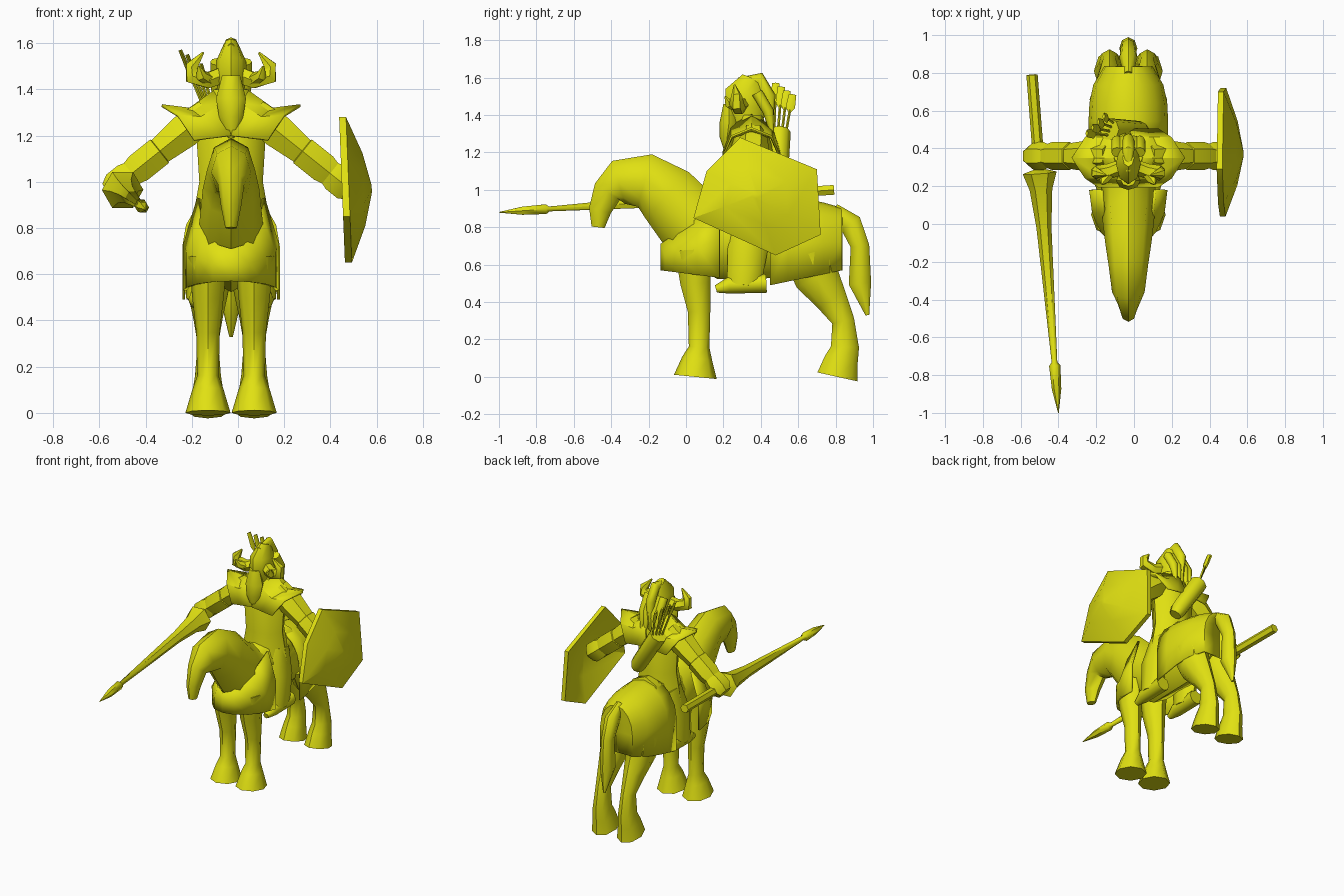
import bpy, bmesh
from math import sin, cos, pi, tau, radians
from mathutils import Vector

cube = bpy.data.objects.get("Cube")
if cube:
    bpy.data.objects.remove(cube)

COLOUR = (.75, .75, .006, 1)
yellow = bpy.data.materials.new("yellow")
yellow.use_nodes = True
yellow.diffuse_color = COLOUR
yellow.node_tree.nodes["Principled BSDF"].inputs["Base Color"].default_value = COLOUR

MID = -.03  # centre line of mount and rider


def skin(name, rows, closed=True, thickness=0, angle=40):
    """Bridge rows of points; closed rows make a capped solid, open rows a sheet."""
    bm = bmesh.new()
    grid = [[bm.verts.new(point) for point in row] for row in rows]
    count = len(grid[0])
    for row, following in zip(grid, grid[1:]):
        for i in range(count if closed else count - 1):
            j = (i + 1) % count
            bm.faces.new((row[i], row[j], following[j], following[i]))
    if closed:
        bm.faces.new(grid[0])
        bm.faces.new(grid[-1])
    bmesh.ops.recalc_face_normals(bm, faces=bm.faces)
    mesh = bpy.data.meshes.new(name)
    bm.to_mesh(mesh)
    bm.free()
    mesh.materials.append(yellow)
    obj = bpy.data.objects.new(name, mesh)
    bpy.context.collection.objects.link(obj)
    if thickness:
        solidify = obj.modifiers.new("thickness", "SOLIDIFY")
        solidify.thickness = thickness
        solidify.offset = 0
    bpy.ops.object.select_all(action="DESELECT")
    obj.select_set(True)
    bpy.context.view_layer.objects.active = obj
    bpy.ops.object.shade_smooth_by_angle(angle=radians(angle))


def tube(name, path, sides=8, wide=1.0):
    """Loft rings along a path of (x, y, z, radius); wide scales the ring sideways."""
    centres = [Vector(point[:3]) for point in path]
    span = centres[-1] - centres[0]
    sideways = Vector((0, 1, 0)) if abs(span.x) > abs(span.y) else Vector((1, 0, 0))
    rows = []
    for i, centre in enumerate(centres):
        before, after = centres[max(i - 1, 0)], centres[min(i + 1, len(centres) - 1)]
        along = (after - before).normalized()
        across = along.cross(sideways).normalized()
        side = across.cross(along) * wide
        radius = path[i][3]
        rows.append([centre + radius * (side * cos(tau * k / sides) + across * sin(tau * k / sides))
                     for k in range(sides)])
    skin(name, rows, angle=50)


def upright(name, x, path, wide=1.0):
    """Tube in a fore-and-aft plane, from (y, z, radius)."""
    tube(name, [(x, y, z, radius) for y, z, radius in path], wide=wide)


# Mount: muzzle, neck and barrel in one loft, then the tail
upright("horse_body", MID, [
    (-.47, .8, .035), (-.46, .89, .06), (-.42, .99, .08), (-.36, 1.04, .12),
    (-.22, 1.05, .145), (-.1, .97, .17), (.02, .83, .19), (.2, .72, .2),
    (.6, .74, .21), (.8, .78, .1)], wide=.72)
upright("horse_tail", MID, [
    (.79, .9, .03), (.88, .82, .06), (.93, .7, .05), (.93, .5, .06), (.97, .33, .01)], wide=.8)

# Chest cloth: a curved skirt with a scooped collar
rows = []
for row in range(3):
    drop = row / 2
    line = []
    for step in range(-4, 5):
        turn = pi / 2 * step / 4
        rise = 1 - cos(turn)
        top, bottom = .71 + .22 * rise, .57 - .04 * rise
        width = .14 if row == 0 else .2
        line.append((MID + width * sin(turn), .18 - .31 * cos(turn), top + (bottom - top) * drop))
    rows.append(line)
skin("chest_cloth", rows, closed=False, thickness=.015)

# Rump cloth: arches narrowing to the rear and folding over the back
rows = []
for step in range(6):
    t = min(step / 4, 1)
    width = .205 - .08 * t ** 4
    y, low, top = .45 + .38 * t, .49 + .08 * t, .96 - .06 * t ** 2
    if step == 5:
        width, top = 0, top - .05
    arch = [(MID + width * cos(pi * k / 8), y, .72 + (top - .72) * sin(pi * k / 8))
            for k in range(9)]
    rows.append([(MID + width, y, low)] + arch + [(MID - width, y, low)])
skin("rump_cloth", rows, closed=False, thickness=.012)

# Rider: saddle, torso, head
upright("saddle", MID, [(.17, .82, .1), (.3, .8, .15), (.54, .86, .13)])
upright("torso", MID, [(.35, .72, .15), (.35, 1, .11), (.35, 1.2, .12), (.35, 1.4, .06)], wide=1.25)
upright("helmet", MID, [(.33, 1.35, .08), (.32, 1.44, .11), (.32, 1.52, .11), (.35, 1.6, .05)],
        wide=.6)
upright("beard", MID, [(.23, 1.46, .03), (.23, 1.36, .05), (.22, 1.28, .04), (.22, 1.19, .01)],
        wide=1.3)
upright("plume", MID, [(.28, 1.58, .02), (.39, 1.59, .04), (.44, 1.5, .04), (.45, 1.3, .01)],
        wide=.8)
for k in (-2, -1, 1, 2):
    upright("hair_lock", MID + k * .03, [(.38, 1.52, .03), (.44, 1.42, .03), (.46, 1.3, .01)])

for side, s in (("left", 1), ("right", -1)):
    # Horse legs with flared hooves
    hip = MID + s * .1
    upright(side + "_front_leg", hip, [
        (.04, .68, .1), (.05, .5, .08), (.07, .35, .06), (.07, .16, .055),
        (.06, .1, .08), (.05, 0, .115)], wide=.85)
    upright(side + "_hind_leg", hip, [
        (.66, .66, .14), (.7, .53, .12), (.78, .41, .085), (.84, .3, .06),
        (.85, .16, .075), (.83, .09, .09), (.81, 0, .11)], wide=.75)

    # Rider's leg, set against the saddle, and boot
    tube(side + "_leg", [(MID + s * .1, .36, .88, .09), (MID + s * .13, .33, .7, .11),
                         (MID + s * .14, .31, .49, .09)], wide=.6)
    upright(side + "_boot", MID + s * .14, [(.16, .47, .02), (.23, .49, .045), (.43, .5, .05)])

    # Shoulder plate: arches dipping, then flaring up to a pointed edge
    rows = []
    for t in (0, .5, 1):
        rows.append([])
        for k in range(5):
            lift = sin(pi * k / 4)
            out = .16 * t + (.06 + .08 * t) * lift ** 2
            rows[-1].append((MID + s * out, .35 - .15 * cos(pi * k / 4),
                             1.2 - .02 * t + (.2 - .05 * t - .05 * sin(pi * t)) * lift))
    skin(side + "_shoulder_plate", rows, closed=False, thickness=.012, angle=25)

    # Arm parts all lie on one sloping line
    def arm(part, *stations):
        tube(side + part, [(MID + s * out, .36, 1.38 - .8 * out, radius)
                           for out, radius in stations], sides=6)

    arm("_upper_arm", (.1, .07), (.2, .085), (.33, .065))
    arm("_forearm", (.3, .05), (.31, .075), (.4, .075), (.47, .05))
    arm("_fist", (.42, .06), (.45, .075), (.5, .075), (.53, .05))

    # Curled helmet horn with a forward prong
    def horn(part, *stations):
        tube(side + part, [(MID + s * out, y, z, radius) for out, y, z, radius in stations],
             sides=6)

    horn("_horn", (.04, .3, 1.46, .04), (.1, .28, 1.44, .04), (.17, .27, 1.46, .04),
         (.17, .27, 1.5, .03), (.12, .26, 1.56, .005))
    horn("_horn_prong", (.09, .28, 1.44, .03), (.13, .23, 1.46, .025), (.14, .21, 1.5, .005))

# Quiver slung across the back, with feathered arrows
tube("quiver", [(.05, .48, 1.02, .04), (.03, .49, 1.06, .055), (-.13, .5, 1.31, .06)])
for k in range(4):
    base = Vector((-.13 + .01 * k, .47 + .02 * k, 1.28))
    tip = Vector((-.25 + .03 * k, .48 + .03 * k, 1.57 - .02 * k))

    def shaft(part, *stations, wide=1.0):
        tube(part, [(*base.lerp(tip, t), radius) for t, radius in stations], sides=4, wide=wide)

    shaft("arrow", (0, .007), (.9, .007))
    shaft("arrow_feathers", (.6, .004), (.7, .01), (1, .008), wide=2.5)

# Lance: butt, flared guard, taper and pointed head on one straight line
butt, point = Vector((-.54, .79, 1)), Vector((-.4, -1, .88))
tube("lance", [(*butt.lerp(point, t), radius) for t, radius in (
    (0, .03), (.28, .03), (.29, .09), (.34, .06), (.45, .04), (.85, .015),
    (.86, .03), (.93, .025), (1, .002))], sides=6)

# Shield: leaning six-sided plate bulging outwards at the middle
corners = [(.29, 1.28), (.7, 1.11), (.72, .76), (.48, .65), (.04, .85), (.11, 1.1)]
hub = Vector((.37, .97))
front, back = [], []
for f in (0, .5, .95):
    outline = [Vector(corner).lerp(hub, f) for corner in corners]
    bulge = .58 - .1 * (1 - f) ** 1.5
    outer = [(bulge - .04 * (z - hub.y), y, z) for y, z in outline]
    front.append(outer)
    back.insert(0, [(x - .03, y, z) for x, y, z in outer])
skin("shield", back + front, angle=30)
